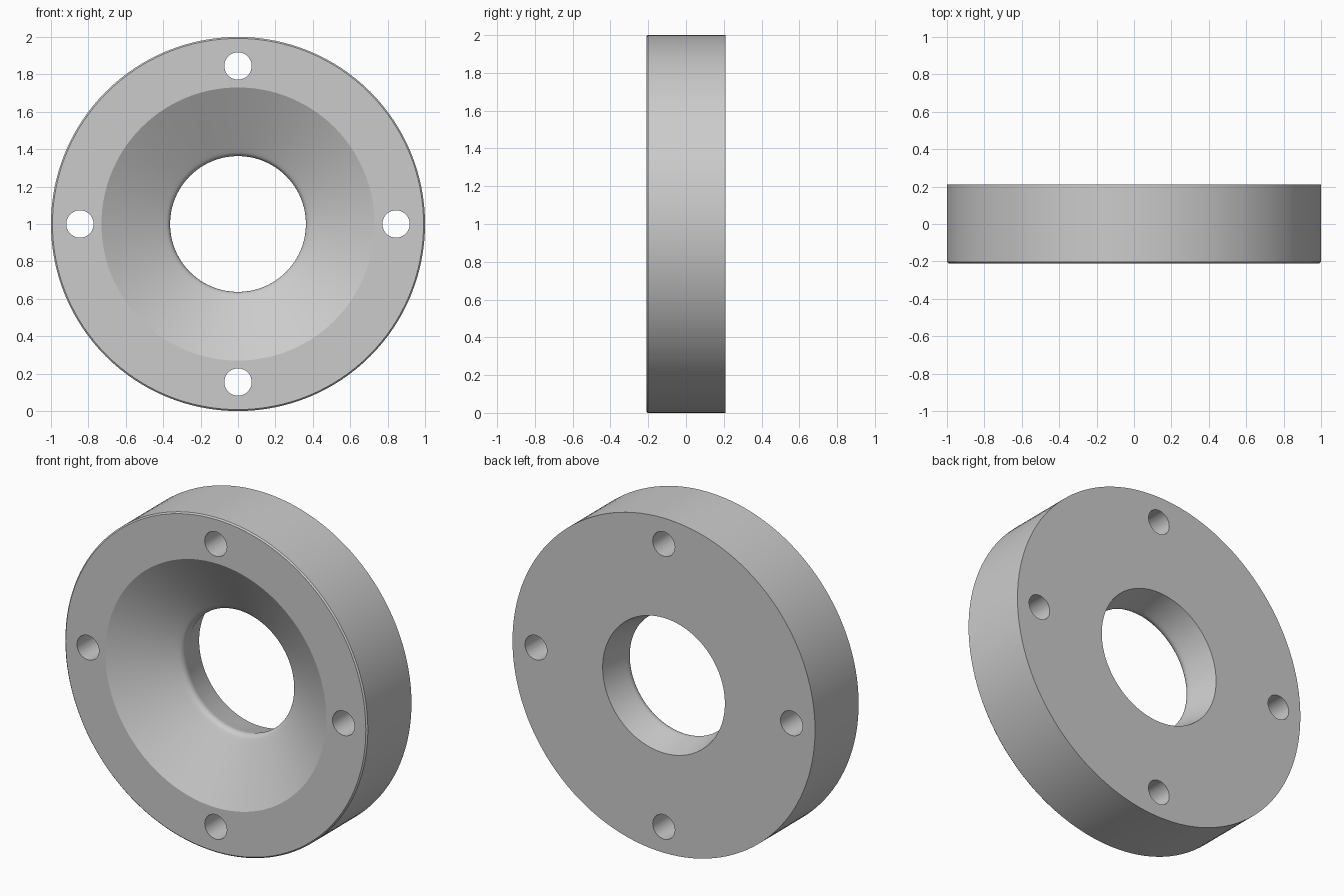
import bpy, bmesh, math
from mathutils import Matrix, Vector

if "Cube" in bpy.data.objects:
    bpy.data.objects.remove(bpy.data.objects["Cube"])

SEGMENTS = 128
HALF = 0.21            # half thickness of the disc
HOLE_R, HOLE_RING = 0.073, 0.845

grey = bpy.data.materials.new("light grey")
grey.diffuse_color = (0.6, 0.6, 0.6, 1)
grey.use_nodes = True
grey.node_tree.nodes["Principled BSDF"].inputs["Base Color"].default_value = grey.diffuse_color


def new_object(name, bm):
    mesh = bpy.data.meshes.new(name)
    bmesh.ops.recalc_face_normals(bm, faces=bm.faces)
    bm.to_mesh(mesh)
    bm.free()
    mesh.materials.append(grey)
    ob = bpy.data.objects.new(name, mesh)
    bpy.context.collection.objects.link(ob)
    return ob


# Flange cross-section as (radius, y): rim, flat faces, dished cone, rounded throat, flared bore
profile = [(1, HALF), (1, -HALF + 0.008), (0.992, -HALF), (0.73, -HALF), (0.4, -0.0195)]
for i in range(7):
    a = math.radians(-60 + 73 * i / 6)
    profile.append((0.403 - 0.04 * math.cos(a), 0.025 + 0.04 * math.sin(a)))
profile += [(0.368, 0.05), (0.404, HALF)]

# Revolve the cross-section about the y axis
bm = bmesh.new()
rings = []
for s in range(SEGMENTS):
    a = math.tau * s / SEGMENTS
    rings.append([bm.verts.new((r * math.cos(a), y, 1 + r * math.sin(a))) for r, y in profile])
n = len(profile)
for s in range(SEGMENTS):
    p, q = rings[s], rings[(s + 1) % SEGMENTS]
    for i in range(n):
        j = (i + 1) % n
        bm.faces.new((p[i], p[j], q[j], q[i]))
flange = new_object("flange", bm)

# Four bolt holes on the outer ring
bm = bmesh.new()
for k in range(4):
    a = k * math.pi / 2
    centre = Vector((HOLE_RING * math.cos(a), 0, 1 + HOLE_RING * math.sin(a)))
    bmesh.ops.create_cone(bm, cap_ends=True, segments=48, radius1=HOLE_R, radius2=HOLE_R, depth=1,
                          matrix=Matrix.Translation(centre) @ Matrix.Rotation(math.pi / 2, 4, 'X'))
cutter = new_object("bolt_hole_cutter", bm)
cutter.hide_render = True

cut = flange.modifiers.new("bolt holes", 'BOOLEAN')
cut.operation = 'DIFFERENCE'
cut.solver = 'EXACT'
cut.object = cutter
bpy.context.view_layer.objects.active = flange
flange.select_set(True)
cutter.select_set(False)
bpy.ops.object.modifier_apply(modifier=cut.name)
bpy.data.objects.remove(cutter)

bpy.ops.object.shade_smooth_by_angle(angle=math.radians(25))
